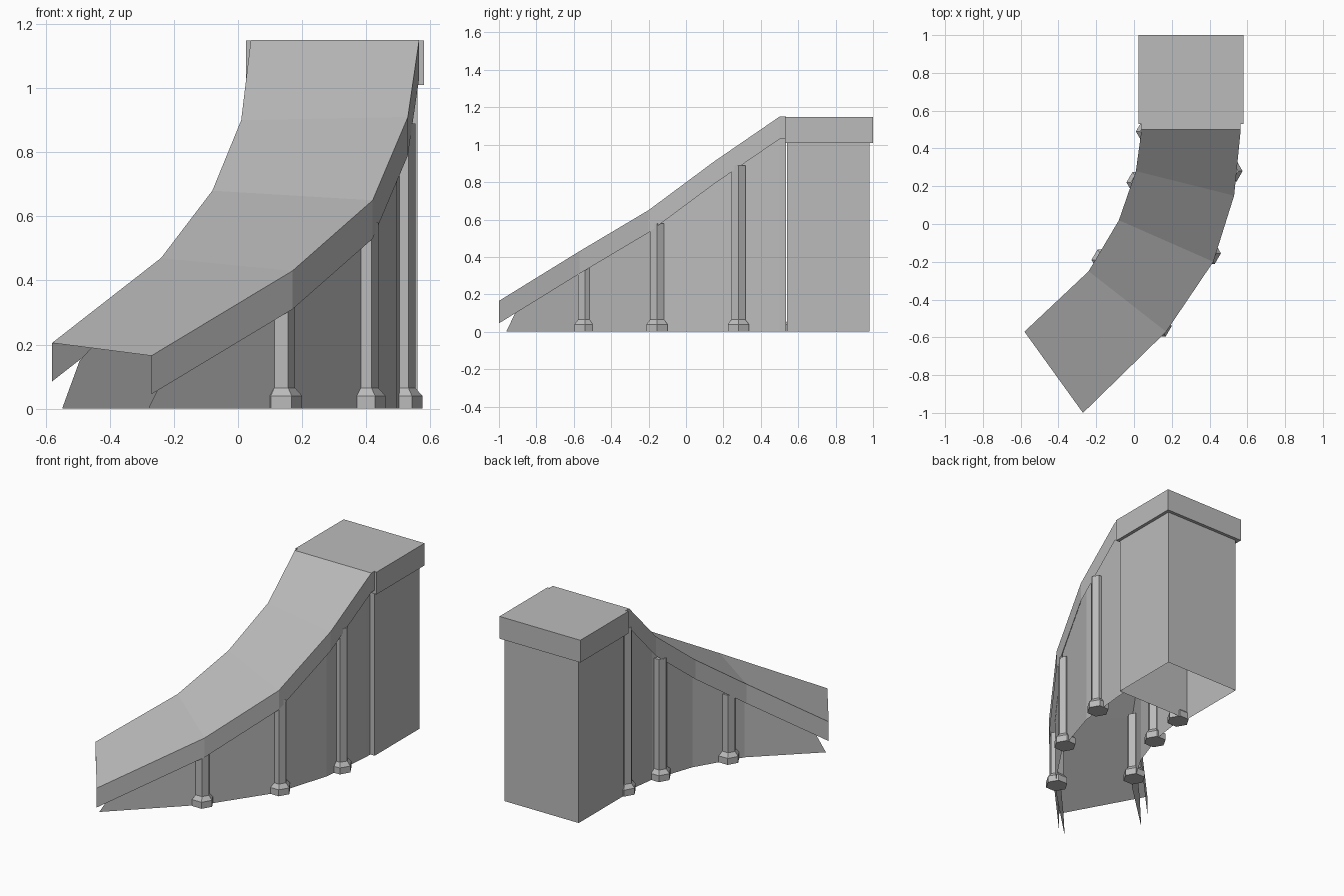
import bpy, bmesh
from math import pi
from mathutils import Vector, Matrix

if "Cube" in bpy.data.objects:
    bpy.data.objects.remove(bpy.data.objects["Cube"])

grey = bpy.data.materials.new("plain grey")
grey.use_nodes = True
grey.diffuse_color = (0.5, 0.5, 0.5, 1)
grey.node_tree.nodes["Principled BSDF"].inputs["Base Color"].default_value = (0.5, 0.5, 0.5, 1)


def finish(name, bm):
    mesh = bpy.data.meshes.new(name)
    bmesh.ops.recalc_face_normals(bm, faces=bm.faces)
    bm.to_mesh(mesh)
    bm.free()
    mesh.materials.append(grey)
    obj = bpy.data.objects.new(name, mesh)
    bpy.context.collection.objects.link(obj)
    return obj


def strip(name, rails):
    """Quads between neighbouring rails of equal length."""
    bm = bmesh.new()
    rows = [[bm.verts.new(p) for p in rail] for rail in rails]
    for a, b in zip(rows, rows[1:]):
        for i in range(len(a) - 1):
            bm.faces.new((a[i], a[i + 1], b[i + 1], b[i]))
    return finish(name, bm)


def box(name, x, y, z, open_bottom=False):
    bm = bmesh.new()
    size = (x[1] - x[0], y[1] - y[0], z[1] - z[0])
    mid = ((x[0] + x[1]) / 2, (y[0] + y[1]) / 2, (z[0] + z[1]) / 2)
    bmesh.ops.create_cube(bm, size=1, matrix=Matrix.Translation(mid) @ Matrix.Diagonal((*size, 1)))
    if open_bottom:
        low = [f for f in bm.faces if f.normal.z < -0.5]
        bmesh.ops.delete(bm, geom=low, context='FACES')
    return finish(name, bm)


def drop(rail, d):
    return [p - Vector((0, 0, d)) for p in rail]


# Curved ramp deck with hanging side skirts
inner = [Vector(p) for p in ((-0.58, -0.57, 0.205), (-0.24, -0.25, 0.47), (-0.08, 0.02, 0.68),
                             (0.01, 0.28, 0.90), (0.04, 0.5, 1.15), (0.04, 0.535, 1.15))]
outer = [Vector(p) for p in ((-0.27, -1.0, 0.165), (0.17, -0.57, 0.43), (0.42, -0.2, 0.65),
                             (0.53, 0.15, 0.91), (0.565, 0.5, 1.15), (0.565, 0.535, 1.15))]
strip("ramp_deck", [drop(inner, 0.12), inner, outer, drop(outer, 0.12)])


# Thin walls set in below both edges
def wall(name, edge, other):
    top = []
    for p, q in zip(edge, other):
        across = Vector((q.x - p.x, q.y - p.y, 0)).normalized()
        top.append(p + across * 0.035 - Vector((0, 0, 0.012)))
    base = [Vector((p.x, p.y, 0)) for p in top]
    along = (base[1] - base[0]).normalized()
    top[0] += along * 0.09
    top[0].z = edge[0].z - 0.055
    base[0] += along * 0.015
    strip(name, [base, top])


wall("inner_wall", inner, outer)
wall("outer_wall", outer, inner)


# Hexagonal posts with flared feet
def post(name, x, y, top):
    profile = ((0.065, 0), (0.065, 0.04), (0.043, 0.065), (0.043, top))
    bm = bmesh.new()
    rings = []
    for r, z in profile:
        ring = bmesh.ops.create_circle(bm, segments=6, radius=r,
                                       matrix=Matrix.Translation((x, y, z)) @ Matrix.Rotation(pi / 6, 4, 'Z'))
        rings.append(ring["verts"])
    for a, b in zip(rings, rings[1:]):
        for i in range(6):
            j = (i + 1) % 6
            bm.faces.new((a[i], a[j], b[j], b[i]))
    bm.faces.new(rings[0])
    bm.faces.new(rings[-1])
    finish(name, bm)


posts = {"outer": ((0.135, -0.54, 0.34), (0.395, -0.155, 0.58), (0.51, 0.28, 0.89)),
         "inner": ((-0.16, -0.19, 0.42), (0.025, 0.22, 0.75), (0.075, 0.49, 1.03))}
for side, places in posts.items():
    for n, (x, y, top) in enumerate(places, 1):
        post(f"{side}_post_{n}", x, y, top)

# Tower and its platform slab
box("tower", (0.05, 0.56), (0.54, 0.98), (0, 1.02), open_bottom=True)
box("platform", (0.025, 0.58), (0.53, 1.0), (1.01, 1.148))
